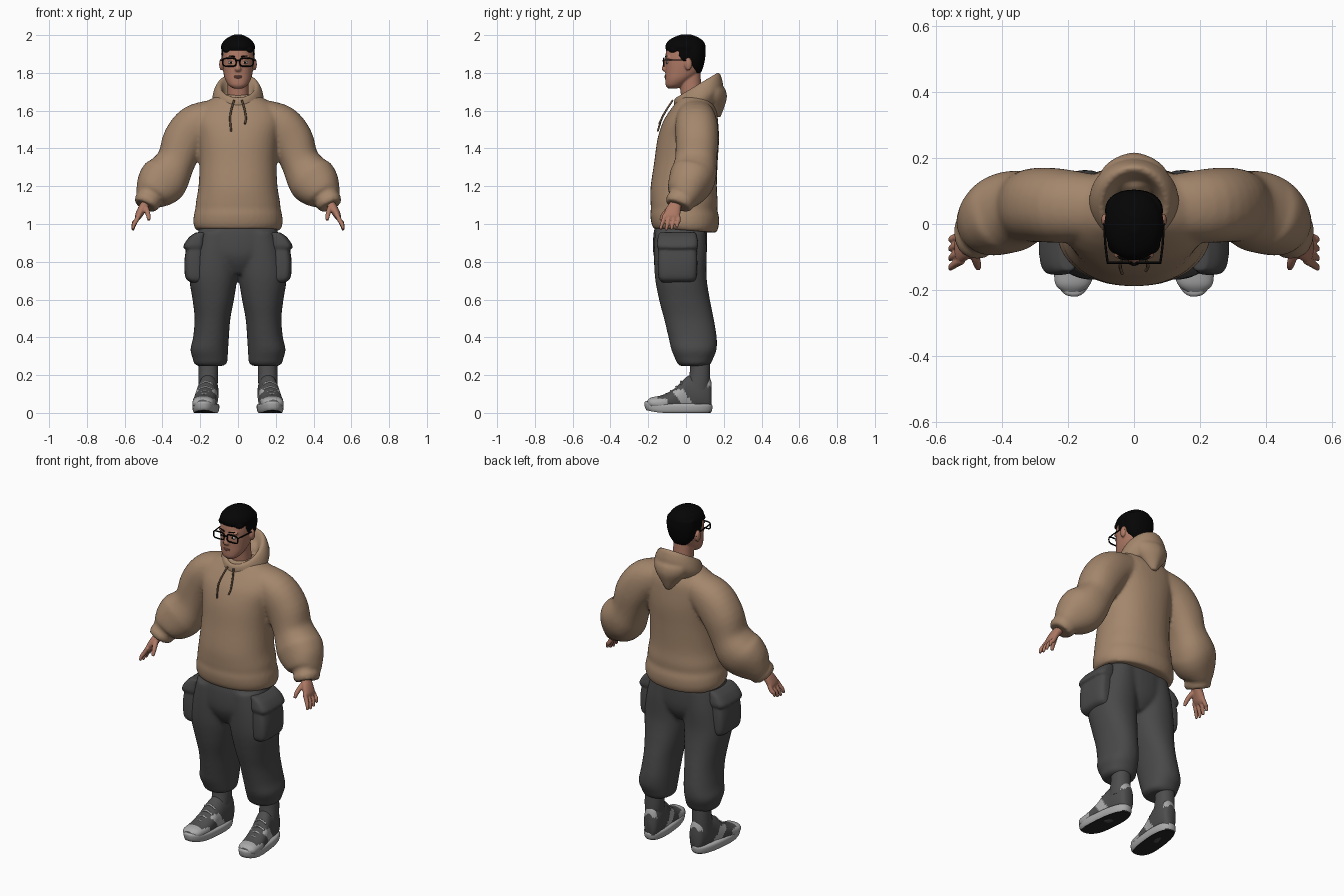
import bpy, bmesh, math
from mathutils import Vector, Matrix

X, Y, Z = Vector((1, 0, 0)), Vector((0, 1, 0)), Vector((0, 0, 1))


def material(name, r, g, b):
    m = bpy.data.materials.new(name)
    m.diffuse_color = (r, g, b, 1)
    return m


TAN = material("tan fleece", .37, .24, .15)
CORD = material("dark tan cord", .15, .095, .06)
GREY = material("charcoal cloth", .066, .066, .068)
SKIN = material("skin", .42, .19, .128)
LIP = material("lip", .34, .135, .10)
BLACK = material("black", .0015, .0015, .0015)
WHITE = material("eye white", .55, .52, .48)
SHOE = material("dark shoe canvas", .075, .075, .075)
LIGHT = material("light grey rubber", .40, .40, .40)
TREAD = material("dark tread", .02, .02, .02)


def spline(rings, steps):
    """Catmull-Rom interpolation of (x, y, z, half width, half depth) rings."""
    out = []
    for i in range(len(rings) - 1):
        a, b, c, d = (rings[min(max(j, 0), len(rings) - 1)] for j in range(i - 1, i + 3))
        for s in range(steps):
            t = s / steps
            out.append([q + .5 * t * (r - p + t * (2 * p - 5 * q + 4 * r - w + t * (3 * (q - r) + w - p)))
                        for p, q, r, w in zip(a, b, c, d)])
    return out + [list(rings[-1])]


def spow(v, e):
    return math.copysign(abs(v) ** e, v)


def loft(bm, rings, up=Y, axis=None, power=2.2, n=28, steps=4, both=False):
    """Closed superelliptic tube through the rings, optionally on both sides."""
    pts = spline(rings, steps)
    for side in ((1, -1) if both else (1,)):
        loops = []
        for i, p in enumerate(pts):
            ahead, behind = pts[min(i + 1, len(pts) - 1)], pts[max(i - 1, 0)]
            t = axis or (Vector(ahead[:3]) - Vector(behind[:3])).normalized()
            v = (up - t * up.dot(t)).normalized()
            u = v.cross(t)
            loop = []
            for k in range(n):
                g = 2 * math.pi * k / n
                q = (Vector(p[:3]) + u * p[3] * spow(math.cos(g), 2 / power)
                     + v * p[4] * spow(math.sin(g), 2 / power))
                loop.append(bm.verts.new((q.x * side, q.y, q.z)))
            loops.append(loop)
        for a, b in zip(loops, loops[1:]):
            for k in range(n):
                bm.faces.new((a[k], a[(k + 1) % n], b[(k + 1) % n], b[k]))
        bm.faces.new(loops[0])
        bm.faces.new(loops[-1])


def tube(bm, path, r, up=Y, both=False, steps=4):
    loft(bm, [(*p, r, r) for p in path], up=up, power=2, n=8, steps=steps, both=both)


def ball(bm, c, r, both=False):
    for s in ((1, -1) if both else (1,)):
        m = Matrix.Translation((c[0] * s, c[1], c[2])) @ Matrix.Diagonal((*r, 1))
        bmesh.ops.create_uvsphere(bm, u_segments=20, v_segments=12, radius=1, matrix=m)


def finish(name, bm, mats, voxel=0, smooth=3, rule=None):
    """Make the object; voxel > 0 fuses the overlapping volumes into one skin."""
    bmesh.ops.recalc_face_normals(bm, faces=bm.faces[:])
    for f in bm.faces:
        f.smooth = True
        if rule:
            f.material_index = rule(f.calc_center_median(), f.normal)
    for e in bm.edges:
        e.smooth = e.calc_face_angle(0) < .8
    me = bpy.data.meshes.new(name)
    bm.to_mesh(me)
    bm.free()
    for m in mats:
        me.materials.append(m)
    ob = bpy.data.objects.new(name, me)
    bpy.context.collection.objects.link(ob)
    if voxel:
        r = ob.modifiers.new("fuse", 'REMESH')
        r.mode, r.voxel_size, r.use_smooth_shade = 'VOXEL', voxel, True
        s = ob.modifiers.new("relax", 'SMOOTH')
        s.factor, s.iterations = .5, smooth


# hoodie body and sleeves; the hem hangs lower at the back
bm = bmesh.new()
loft(bm, [(0, -.005, .968, .224, .165), (0, -.005, 1.0, .236, .178), (0, -.007, 1.045, .234, .182),
          (0, -.01, 1.08, .226, .176), (0, -.01, 1.12, .222, .178), (0, -.012, 1.2, .209, .175),
          (0, 0, 1.33, .204, .168), (0, .012, 1.45, .213, .163), (0, .024, 1.54, .23, .146),
          (0, .038, 1.6, .215, .124), (0, .045, 1.645, .17, .098), (0, .05, 1.685, .1, .078)], axis=Z, n=40)
for v in bm.verts:
    v.co.z -= .1 * max(0, 1.15 - v.co.z) / .19 * max(-.05, v.co.y)
loft(bm, [(.12, .05, 1.57, .092, .10), (.22, .055, 1.52, .115, .112), (.285, .058, 1.44, .115, .113),
          (.325, .052, 1.34, .103, .11), (.365, .042, 1.27, .12, .12), (.395, .028, 1.232, .131, .12),
          (.432, .005, 1.188, .118, .106), (.462, -.015, 1.15, .088, .088), (.472, -.027, 1.133, .066, .07),
          (.48, -.033, 1.118, .07, .076), (.491, -.042, 1.095, .06, .068)], both=True)
finish("hoodie", bm, [TAN], .01, 5)

# folded hood: tilted bowl round the neck plus the pointed bag behind
bm = bmesh.new()
loft(bm, [(0, .072, 1.60, .115, .125), (0, .07, 1.65, .136, .147), (0, .062, 1.70, .128, .147),
          (0, .056, 1.732, .107, .136), (0, .055, 1.727, .088, .113), (0, .045, 1.66, .07, .08)],
     axis=Vector((0, -.515, .857)), power=2, n=40)
loft(bm, [(0, .165, 1.565, .018, .018), (0, .155, 1.61, .055, .045), (0, .15, 1.665, .095, .066),
          (0, .15, 1.71, .1, .06), (0, .15, 1.74, .07, .035)], axis=Z, power=1.7)
finish("hood", bm, [TAN], .008, 3)

# drawstrings
bm = bmesh.new()
for s, end in ((-1, 1.49), (1, 1.53)):
    tube(bm, [(.02 * s, -.07, 1.655), (.034 * s, -.1, 1.61), (.042 * s, -.128, 1.56),
              (.036 * s, -.15 + (end - 1.49) * .2, end)], .005)
finish("drawstrings", bm, [CORD])

# trousers
bm = bmesh.new()
loft(bm, [(0, -.025, 1.02, .19, .13), (0, -.03, .95, .212, .142), (0, -.032, .85, .2, .142),
          (0, -.03, .79, .14, .125), (0, -.03, .735, .05, .09)], axis=Z, n=40)
loft(bm, [(.11, -.03, .96, .1, .135), (.122, -.03, .85, .118, .14), (.131, -.028, .72, .127, .137),
          (.131, -.008, .6, .11, .135), (.135, .015, .5, .095, .132), (.143, .035, .4, .095, .128),
          (.152, .042, .335, .1, .12), (.147, .043, .285, .092, .1), (.146, .043, .262, .088, .09),
          (.147, .045, .248, .065, .075)], axis=Z, both=True)
finish("trousers", bm, [GREY], .01, 8)

# cargo pockets with flaps
bm = bmesh.new()
loft(bm, [(.215, -.045, .69, .032, .08), (.228, -.045, .715, .05, .1), (.232, -.045, .8, .052, .105),
          (.226, -.045, .89, .045, .1)], axis=Z, power=3.6, both=True)
loft(bm, [(.232, -.045, .872, .056, .106), (.23, -.045, .892, .056, .11), (.216, -.045, .93, .043, .104),
          (.196, -.045, .955, .028, .096)], axis=Z, power=3.6, both=True)
finish("cargo_pockets", bm, [GREY], .007, 2)

# head with neck, nose, brow and ears
bm = bmesh.new()
loft(bm, [(0, -.07, 1.718, .026, .026), (0, -.06, 1.735, .05, .048), (0, -.04, 1.765, .068, .07),
          (0, -.02, 1.8, .077, .09), (0, -.01, 1.85, .083, .1), (0, -.008, 1.9, .083, .1),
          (0, -.005, 1.95, .075, .088), (0, 0, 1.985, .04, .05)], axis=Z)
loft(bm, [(0, .045, 1.6, .066, .066), (0, .03, 1.68, .057, .057), (0, .018, 1.8, .055, .058)], axis=Z)
loft(bm, [(0, -.104, 1.875, .009, .008), (0, -.112, 1.84, .011, .012), (0, -.116, 1.82, .016, .012),
          (0, -.11, 1.808, .012, .009)], axis=Z, n=16)
ball(bm, (.034, -.092, 1.882), (.03, .016, .009), True)
ball(bm, (.088, .012, 1.845), (.012, .02, .032), True)
finish("head", bm, [SKIN], .005, 2)

# hair cap, nape and sideburns
bm = bmesh.new()
loft(bm, [(0, -.004, 1.915, .086, .1), (0, -.003, 1.94, .09, .107), (0, -.002, 1.968, .077, .094),
          (0, 0, 1.989, .05, .063), (0, 0, 2.004, .018, .024)], axis=Z, power=2.1)
loft(bm, [(0, .035, 1.798, .05, .043), (0, .038, 1.84, .077, .056), (0, .04, 1.9, .088, .064),
          (0, .04, 1.95, .084, .062)], axis=Z)
ball(bm, (.077, -.006, 1.9), (.012, .034, .042), True)
ball(bm, (.05, -.062, 1.922), (.03, .03, .02), True)
finish("hair", bm, [BLACK], .005, 2)

# eyes, pupils, eyebrows, lips
bm = bmesh.new()
ball(bm, (.036, -.099, 1.855), (.015, .006, .008), True)
finish("eyes", bm, [WHITE])
bm = bmesh.new()
ball(bm, (.036, -.103, 1.855), (.006, .004, .006), True)
tube(bm, [(.015, -.107, 1.884), (.038, -.104, 1.889), (.058, -.086, 1.884)], .004, Z, True)
finish("pupils_and_eyebrows", bm, [BLACK])
bm = bmesh.new()
ball(bm, (0, -.107, 1.783), (.022, .007, .004))
ball(bm, (0, -.107, 1.776), (.019, .008, .005))
finish("lips", bm, [LIP])

# glasses: two rims, bridge and temples
bm = bmesh.new()
rim = [(.045 + .035 * spow(math.cos(g), .5), -.117, 1.856 + .021 * spow(math.sin(g), .5))
       for g in (2 * math.pi * k / 32 for k in range(33))]
tube(bm, rim, .004, Y, True, steps=1)
tube(bm, [(-.014, -.118, 1.862), (0, -.122, 1.866), (.014, -.118, 1.862)], .004)
tube(bm, [(.08, -.117, 1.868), (.087, -.06, 1.868), (.09, .005, 1.866), (.09, .028, 1.85)], .0035, X, True)
finish("glasses", bm, [BLACK])

# hands
bm = bmesh.new()
loft(bm, [(.476, -.04, 1.135, .024, .029), (.488, -.05, 1.11, .023, .03), (.507, -.065, 1.08, .023, .039),
          (.526, -.075, 1.045, .019, .043), (.532, -.078, 1.028, .012, .038)], both=True, n=20)
for i in range(4):
    y, drop = -.111 + .023 * i, (.006, 0, .004, .016)[i]
    loft(bm, [(.522, y, 1.05, .0125, .0115), (.541, y - .01 + .004 * i, 1.015, .012, .011),
              (.552, y - .018 + .005 * i, .99 + drop, .0105, .01),
              (.557, y - .024 + .006 * i, .966 + drop, .007, .007)], both=True, n=12)
loft(bm, [(.495, -.07, 1.095, .017, .017), (.482, -.1, 1.07, .014, .014), (.475, -.122, 1.045, .012, .012),
          (.472, -.134, 1.02, .008, .008)], up=X, both=True, n=12)
finish("hands", bm, [SKIN], .004, 2)

# ankles
bm = bmesh.new()
loft(bm, [(.16, .06, .12, .05, .065), (.157, .073, .2, .052, .055), (.157, .075, .28, .05, .052)], axis=Z, both=True)
finish("ankles", bm, [SHOE])


def toe_spring(bm):
    for v in bm.verts:
        v.co.z += 1.2 * max(0, -.1 - v.co.y) ** 2


# shoe soles, dark underneath
bm = bmesh.new()
toe = Vector((.1, -1, 0))
loft(bm, [(.17, -.04, 0, .058, .17), (.17, -.04, .012, .065, .178), (.17, -.04, .038, .067, .181),
          (.17, -.04, .048, .06, .172)], up=toe, axis=Z, power=2.5, n=40, steps=3, both=True)
toe_spring(bm)
finish("shoe_soles", bm, [LIGHT, TREAD], rule=lambda c, n: int(n.z < -.6))


# shoe uppers with light toe cap, side stripe and heel tab
def shoe_colour(c, n):
    stripe = abs(c.y + .7 * c.z - .04) < .03 and abs(n.x) > .5 and c.z < .125
    heel = c.y > .115 and c.z > .14
    return int(c.y < -.15 or (c.y < -.1 and c.z < .075) or stripe or heel)


bm = bmesh.new()
loft(bm, [(.187, -.205, .04, .028, .014), (.185, -.18, .045, .054, .03), (.18, -.12, .053, .061, .043),
          (.173, -.06, .07, .059, .06), (.168, -.02, .085, .055, .085), (.16, .02, .1, .053, .1),
          (.155, .08, .105, .052, .1), (.152, .12, .1, .043, .095), (.151, .136, .09, .028, .07)],
     up=Z, axis=Y, n=40, steps=6, both=True)
toe_spring(bm)
finish("shoe_uppers", bm, [SHOE, LIGHT], rule=shoe_colour)

# laces
bm = bmesh.new()
for x, y, z in ((.179, -.105, .101), (.176, -.078, .118), (.172, -.05, .14), (.169, -.025, .167)):
    tube(bm, [(x - .036, y, z - .017), (x, y - .002, z - .001), (x + .036, y, z - .017)], .005, Z, True)
finish("laces", bm, [LIGHT])
